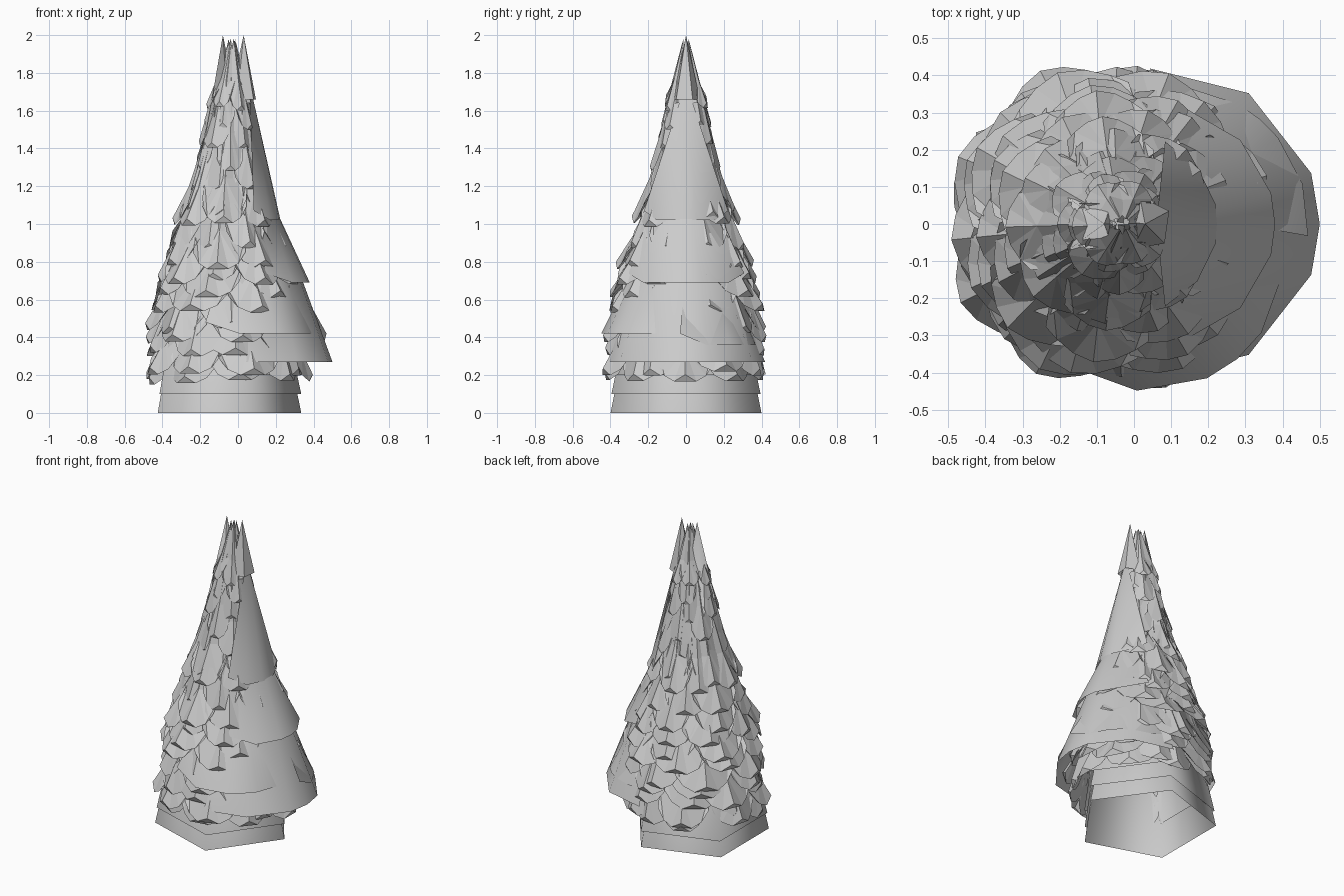
import bpy, math, random

if "Cube" in bpy.data.objects:
    bpy.data.objects.remove(bpy.data.objects["Cube"])

random.seed(11)


def lerp_table(table, z):
    for (z0, a), (z1, b) in zip(table, table[1:]):
        if z <= z1:
            return a + (b - a) * max(0, z - z0) / (z1 - z0)
    return table[-1][1]


# Outer reach of the scales, surface under them, and sideways shift of the axis by height
REACH = [(0.1, 0.43), (0.2, 0.455), (0.4, 0.455), (0.55, 0.43), (0.7, 0.40), (0.85, 0.33),
         (1.0, 0.285), (1.2, 0.21), (1.4, 0.165), (1.6, 0.125), (1.8, 0.085), (2.0, 0.03)]
UNDER = [(0.2, 0.39), (0.6, 0.335), (1.0, 0.25), (1.4, 0.145), (1.6, 0.11), (1.8, 0.065), (2.0, 0.012)]
AXIS = [(0.0, -0.06), (0.5, -0.05), (1.0, -0.06), (1.6, -0.045), (2.0, -0.03)]


def make(name, verts, faces, smooth=False):
    me = bpy.data.meshes.new(name)
    me.from_pydata(verts, [], faces)
    me.update()
    if smooth:
        me.polygons.foreach_set("use_smooth", [True] * len(me.polygons))
    ob = bpy.data.objects.new(name, me)
    bpy.context.collection.objects.link(ob)
    return ob


def skirt(name, r, cx, z, apex_x, h):
    """Open five-sided skirt with a corner at +x."""
    verts = [(cx + r * math.cos(math.tau * i / 5), r * math.sin(math.tau * i / 5), z)
             for i in range(5)] + [(apex_x, 0, h)]
    make(name, verts, [(i, (i + 1) % 5, 5) for i in range(5)], True)


def scale(verts, faces, ang, zb, zt, width, reach, lift):
    """Broad rounded scale: tip on the core, flat lower edge with a small dark notch."""
    b = len(verts)
    zm = zb + (zt - zb) * 0.4
    rm = lerp_table(UNDER, zm)
    rt = lerp_table(UNDER, zt) * 0.9
    # across the width (-1..1), radius, height
    pts = [(0, rt, zt),
           (-1, rm * 0.93, zm), (0, rm * 1.04, zm), (1, rm * 0.93, zm),
           (-1, reach * 0.88, zb + lift * 2.4), (-0.75, reach * 0.92, zb + lift * 0.8),
           (-0.4, reach * 0.97, zb), (0, reach, zb + lift), (0.4, reach * 0.97, zb),
           (0.75, reach * 0.92, zb + lift * 0.8), (1, reach * 0.88, zb + lift * 2.4)]
    for t, r, z in pts:
        a = ang + t * width / 2 / max(r, 0.06)
        verts.append((lerp_table(AXIS, z) + r * math.cos(a), r * math.sin(a), z))
    for f in [(0, 1, 2), (0, 2, 3), (1, 4, 5), (1, 5, 2), (2, 5, 6), (2, 6, 7), (2, 7, 8),
              (2, 8, 9), (2, 9, 3), (3, 9, 10), (6, 8, 7)]:
        faces.append([b + i for i in f])


def drape(name, apex, centre, r, z, ang, spread, ends):
    """Large fan hanging from one point down to a faceted lower edge."""
    rim = []
    for i in range(6):
        a = math.radians(ang - spread + 2 * spread * i / 5)
        rim.append((centre[0] + r * math.cos(a), centre[1] + r * math.sin(a),
                    z + (ends if i in (0, 5) else 0)))
    # pointed middle corner
    a = math.radians(ang)
    rim.insert(3, (centre[0] + r * math.cos(a), centre[1] + r * math.sin(a), z))
    make(name, [apex] + rim, [(0, i, i + 1) for i in range(1, 7)], True)


# Nested five-sided skirts that carry everything
skirt("base_skirt", 0.42, -0.085, 0.0, -0.08, 2.0)
skirt("second_skirt", 0.415, -0.08, 0.1, -0.08, 1.99)
skirt("third_skirt", 0.40, -0.06, 0.2, -0.05, 1.98)

# Rows of scales: lower height, length, count, width
ROWS = [(0.15, 0.42, 9, 0.30), (0.19, 0.45, 8, 0.32), (0.29, 0.5, 9, 0.32), (0.35, 0.5, 7, 0.32),
        (0.42, 0.5, 8, 0.32), (0.52, 0.5, 8, 0.32), (0.60, 0.5, 7, 0.30), (0.68, 0.5, 9, 0.30),
        (0.76, 0.5, 7, 0.27), (0.85, 0.5, 8, 0.26), (0.98, 0.5, 8, 0.24), (1.03, 0.5, 6, 0.22),
        (1.17, 0.5, 7, 0.18), (1.27, 0.5, 6, 0.16), (1.40, 0.5, 6, 0.14),
        (1.50, 0.45, 5, 0.13), (1.60, 0.38, 6, 0.12)]
for k, (z, length, n, w) in enumerate(ROWS):
    verts, faces = [], []
    for i in range(n):
        a = math.tau * (i + 0.5 * (k % 2)) / n + random.uniform(-0.1, 0.1)
        zb = z + random.uniform(0, 0.03)
        reach = lerp_table(REACH, zb) * random.uniform(0.92, 1.02)
        scale(verts, faces, a, zb, min(zb + length, 1.98), w * random.uniform(0.85, 1.15),
              reach, 0.036 if z < 1.1 else 0.025)
    make(f"scale_row_{k + 1}", verts, faces, False)

# Large draped fans on the right side
drape("low_fan", (0.12, 0, 1.3), (0.08, 0), 0.42, 0.27, 0, 95, 0.0)
drape("front_fan", (0.05, -0.06, 1.2), (0.04, -0.08), 0.37, 0.42, -50, 75, 0.06)
drape("back_fan", (0.06, 0.04, 1.15), (0.10, 0.0), 0.37, 0.36, 50, 55, 0.06)
drape("middle_fan", (0.12, 0, 1.25), (0.06, 0), 0.32, 0.69, 0, 75, 0.05)
drape("high_fan", (0.06, 0, 1.75), (-0.02, 0), 0.245, 1.02, 0, 65, 0.05)

# Slim spires making the ragged top
for k, (x, h, r) in enumerate([(-0.08, 2.0, 0.08), (-0.05, 1.97, 0.09),
                               (-0.01, 1.94, 0.09), (0.03, 2.0, 0.075)]):
    zb = 1.6 + 0.02 * k
    verts = [(x * 0.95 + r * math.cos(i * math.tau / 5 + k), r * math.sin(i * math.tau / 5 + k), zb)
             for i in range(5)] + [(x, 0, h)]
    make(f"top_spire_{k + 1}", verts, [(i, (i + 1) % 5, 5) for i in range(5)])
